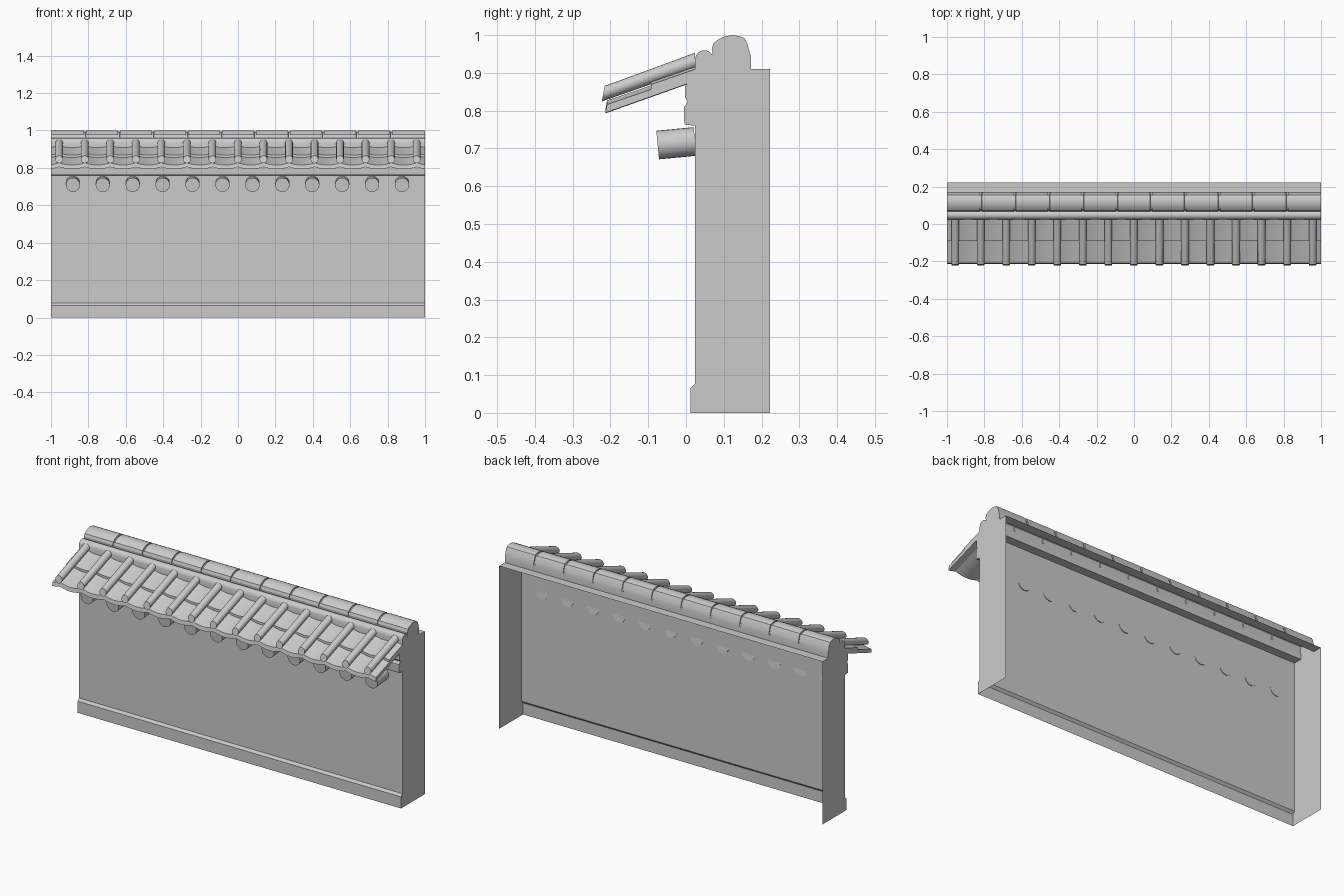
import bpy, bmesh, math

if "Cube" in bpy.data.objects:
    bpy.data.objects.remove(bpy.data.objects["Cube"])


def loft(name, rings, closed=True, caps=True, angle=30):
    """Skin a list of equal-length point rings into one mesh object."""
    bm = bmesh.new()
    rows = [[bm.verts.new(p) for p in ring] for ring in rings]
    n = len(rows[0])
    for a, b in zip(rows, rows[1:]):
        for i in range(n if closed else n - 1):
            j = (i + 1) % n
            bm.faces.new((a[i], a[j], b[j], b[i]))
    if caps:
        bm.faces.new(rows[0][::-1])
        bm.faces.new(rows[-1])
    bmesh.ops.recalc_face_normals(bm, faces=bm.faces)
    me = bpy.data.meshes.new(name)
    bm.to_mesh(me)
    bm.free()
    ob = bpy.data.objects.new(name, me)
    bpy.context.collection.objects.link(ob)
    bpy.ops.object.select_all(action='DESELECT')
    ob.select_set(True)
    bpy.context.view_layer.objects.active = ob
    bpy.ops.object.shade_smooth_by_angle(angle=math.radians(angle))
    return ob


def section(x, profile):
    return [(x, y, z) for y, z in profile]


def extrude(name, profile, **kw):
    return loft(name, [section(x, profile) for x in (-1, 1)], **kw)


def rod(name, x, start, end, r, up0, up1, sides):
    """Round bar in the yz plane; up0/up1 tilt its end cuts."""
    rings = []
    for (y, z), (uy, uz) in ((start, up0), (end, up1)):
        ring = []
        for k in range(sides):
            a = 2 * math.pi * k / sides
            c, s = r * math.cos(a), r * math.sin(a)
            ring.append((x + c, y + s * uy, z + s * uz))
        rings.append(ring)
    return loft(name, rings)


# Wall shell, open at the back and bottom: front with plinth, plus end panels
front = [(0.012, 0), (0.012, 0.065), (0.024, 0.078), (0.024, 0.91)]
extrude("wall_front", front, closed=False, caps=False, angle=10)
for side, x in (("left", -1), ("right", 1)):
    me = bpy.data.meshes.new("wall_end_" + side)
    pts = section(x, front + [(0.222, 0.91), (0.222, 0)])
    order = list(range(6)) if x < 0 else list(range(5, -1, -1))
    me.from_pydata(pts, [], [order[::-1]])
    bpy.context.collection.objects.link(bpy.data.objects.new(me.name, me))

# Ledges on top of the wall, either side of the hollow ridge
extrude("top_ledge_front", [(0.024, 0.91), (0.07, 0.91)], closed=False, caps=False)
extrude("top_ledge_back", [(0.17, 0.91), (0.222, 0.91)], closed=False, caps=False)

# Moulding under the eave
extrude("eave_moulding", [(0.024, 0.76), (-0.003, 0.763), (-0.005, 0.775),
                          (-0.005, 0.81), (0.003, 0.82), (0.004, 0.826),
                          (-0.002, 0.834), (-0.002, 0.865), (0.002, 0.87),
                          (0.024, 0.885)])

# Small round roll in front of the ridge
roll = [(0.024, 0.91), (0.024, 0.936)]
roll += [(0.0485 - 0.0235 * math.cos(a), 0.938 + 0.022 * math.sin(a))
         for a in (math.pi * k / 8 for k in range(1, 8))]
roll += [(0.072, 0.936), (0.072, 0.91)]
extrude("ridge_roll", roll)

# Main ridge, hollow below, with narrow joints between its tiles
ridge = [(0.070, 0.91), (0.070, 0.955), (0.068, 0.963), (0.073, 0.979),
         (0.086, 0.989), (0.104, 0.997), (0.123, 1.0), (0.142, 0.997),
         (0.155, 0.992), (0.163, 0.976), (0.167, 0.96), (0.172, 0.944),
         (0.172, 0.91)]
groove = [(0.12 + (y - 0.12) * 0.93, z - 0.006) if z > 0.958 else (y, z)
          for y, z in ridge]
rings = [section(-1, ridge)]
for i in range(1, 11):
    x = -1 + i * 2 / 11
    for dx, prof in ((-0.005, ridge), (-0.004, groove), (0.004, groove), (0.005, ridge)):
        rings.append(section(x + dx, prof))
rings.append(section(1, ridge))
loft("ridge_cap", rings, closed=False)

# Sagging pan tiles in two stepped courses
ROD_X = [-0.956 + 0.1365 * i for i in range(15)]
PITCH, STEPS, SAG = 0.1365, 8, 0.012
pan = [(-0.213, 0.805), (-0.209, 0.827), (-0.092, 0.867), (-0.092, 0.88),
       (0.024, 0.92), (0.024, 0.889)]
xs = [-1.0] + [ROD_X[0] + PITCH * k / STEPS for k in range(-2, 14 * STEPS + 3)] + [1.0]
rings = []
for x in xs:
    t = ((x - ROD_X[0]) / PITCH) % 1
    drop = SAG * (1 - (2 * t - 1) ** 2)
    rings.append(section(x, [(y, z - drop) for y, z in pan]))
loft("pan_tiles", rings)

# Round cover tiles over the pan joints
for i, x in enumerate(ROD_X):
    rod(f"cover_tile_{i}", x, (-0.219, 0.845), (0.024, 0.932), 0.0205,
        (0.18, 1.0), (0, 1.03), 16)

# Projecting beam ends, tilted slightly, poking just through the wall
tilt = math.radians(5.5)
up = (-math.sin(tilt), math.cos(tilt))
for i in range(12):
    rod(f"beam_end_{i}", -0.883 + 0.16 * i, (-0.075, 0.709), (0.024, 0.7185),
        0.038, up, up, 24)
